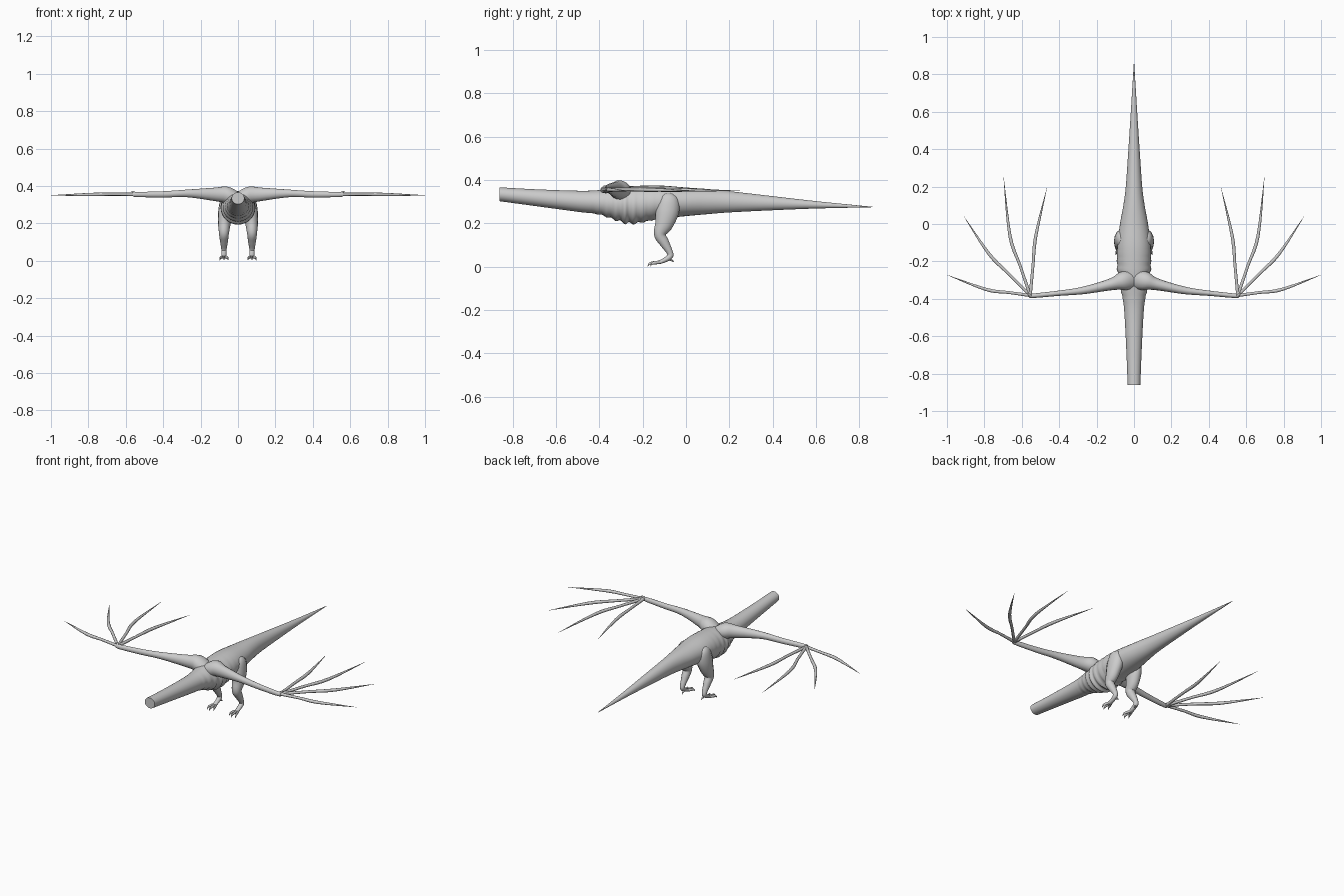
import bpy, bmesh, math
from mathutils import Vector

cube = bpy.data.objects.get("Cube")
if cube:
    bpy.data.objects.remove(cube, do_unlink=True)

hide = bpy.data.materials.new("grey hide")
hide.use_nodes = True
hide.diffuse_color = (0.6, 0.6, 0.6, 1)
hide.node_tree.nodes["Principled BSDF"].inputs["Base Color"].default_value = (0.6, 0.6, 0.6, 1)


def spline(points, steps):
    """Smooth curve through points of any dimension."""
    out = []
    for i in range(len(points) - 1):
        a, b, c, d = (points[max(0, min(len(points) - 1, i + k))] for k in (-1, 0, 1, 2))
        for s in range(steps):
            t = s / steps
            out.append([q + 0.5 * t * (r - p + t * (2 * p - 5 * q + 4 * r - w + t * (3 * (q - r) + w - p)))
                        for p, q, r, w in zip(a, b, c, d)])
    return out + [list(points[-1])]


def add_object(name, rings, mirror):
    """Skin a list of vertex rings and cap both ends."""
    bm = bmesh.new()
    loops = [[bm.verts.new(v) for v in ring] for ring in rings]
    n = len(loops[0])
    for a, b in zip(loops, loops[1:]):
        for i in range(n):
            bm.faces.new((a[i], a[(i + 1) % n], b[(i + 1) % n], b[i]))
    bm.faces.new(loops[0])
    bm.faces.new(loops[-1])
    bmesh.ops.recalc_face_normals(bm, faces=bm.faces[:])
    mesh = bpy.data.meshes.new(name)
    bm.to_mesh(mesh)
    bm.free()
    obj = bpy.data.objects.new(name, mesh)
    bpy.context.collection.objects.link(obj)
    mesh.materials.append(hide)
    if mirror:
        obj.modifiers.new("Mirror", 'MIRROR')
    bpy.ops.object.select_all(action='DESELECT')
    bpy.context.view_layer.objects.active = obj
    obj.select_set(True)
    bpy.ops.object.shade_smooth_by_angle(angle=math.radians(50))
    return obj


def limb(name, points, side_axis, steps=5, sides=14):
    """Tube through (x, y, z, side radius, other radius), mirrored left to right."""
    path = spline(points, steps)
    centres = [Vector(p[:3]) for p in path]
    rings = []
    for i, p in enumerate(path):
        along = centres[min(i + 1, len(path) - 1)] - centres[max(i - 1, 0)]
        side = Vector(side_axis)
        side = (side - along * side.dot(along) / along.length_squared).normalized()
        other = along.normalized().cross(side)
        rings.append([centres[i] + side * (max(p[3], 0.0003) * math.cos(2 * math.pi * k / sides))
                      + other * (max(p[4], 0.0003) * math.sin(2 * math.pi * k / sides))
                      for k in range(sides)])
    return add_object(name, rings, True)


# Neck, trunk and tail: y, top, bottom, half width
profile = [(-0.862, 0.366, 0.302, 0.034), (-0.7, 0.357, 0.28, 0.04), (-0.5, 0.35, 0.253, 0.05),
           (-0.4, 0.353, 0.24, 0.06), (-0.3, 0.366, 0.207, 0.084), (-0.24, 0.372, 0.199, 0.09),
           (-0.12, 0.374, 0.22, 0.09), (0, 0.365, 0.233, 0.075), (0.1, 0.358, 0.242, 0.057),
           (0.2, 0.348, 0.25, 0.044), (0.4, 0.325, 0.26, 0.03), (0.6, 0.302, 0.268, 0.017),
           (0.862, 0.276, 0.274, 0.001)]
rings = []
for y, top, bottom, half in spline(profile, 10):
    # Rolling folds on the throat and belly
    fold = 0.004 * math.sin(y * 150) * max(0, 1 - abs(y + 0.28) / 0.17)
    ring = []
    for k in range(28):
        a = 2 * math.pi * k / 28
        swell = 1 + (fold / half) * (1 - math.sin(a))
        ring.append((half * swell * math.cos(a), y,
                     (top + bottom) / 2 + (top - bottom) / 2 * swell * math.sin(a)))
    rings.append(ring)
add_object("body", rings, False)

# Wing arms
limb("wing_arm", [(0.005, -0.3, 0.33, 0.05, 0.035), (0.06, -0.305, 0.352, 0.05, 0.045),
                  (0.12, -0.322, 0.355, 0.032, 0.037), (0.27, -0.355, 0.36, 0.02, 0.021),
                  (0.4, -0.37, 0.355, 0.014, 0.017), (0.53, -0.383, 0.354, 0.012, 0.014),
                  (0.562, -0.385, 0.354, 0.009, 0.011)], (0, 1, 0))
limb("wing_thumb", [(0.55, -0.385, 0.358, 0.008, 0.008), (0.562, -0.377, 0.368, 0.006, 0.006),
                    (0.57, -0.365, 0.37, 0.001, 0.001)], (0, 1, 0), sides=8)

# Wing fingers: knuckle and tip
fingers = [((0.79, -0.35), (1.0, -0.272)), ((0.775, -0.16), (0.91, 0.042)),
           ((0.663, -0.064), (0.697, 0.25)), ((0.525, -0.064), (0.465, 0.195))]
for i, (knuckle, tip) in enumerate(fingers):
    kx, ky = knuckle
    middle = ((0.555 + kx) / 2, (ky - 0.382) / 2)
    limb(f"wing_finger_{i + 1}", [(0.555, -0.382, 0.355, 0.009, 0.009), (*middle, 0.356, 0.008, 0.008),
                                  (*knuckle, 0.354, 0.009, 0.009), (*tip, 0.35, 0.0005, 0.0005)],
         (0, 0, 1), sides=10)

# Legs: thigh, knee, shin and hock
limb("leg", [(0.05, -0.075, 0.335, 0.008, 0.01), (0.06, -0.078, 0.315, 0.034, 0.045),
             (0.067, -0.085, 0.26, 0.039, 0.055), (0.073, -0.1, 0.2, 0.034, 0.044),
             (0.075, -0.12, 0.15, 0.027, 0.029), (0.075, -0.1, 0.11, 0.022, 0.023),
             (0.075, -0.075, 0.066, 0.015, 0.015), (0.075, -0.074, 0.047, 0.014, 0.014),
             (0.075, -0.1, 0.029, 0.013, 0.011), (0.075, -0.125, 0.019, 0.014, 0.008)], (1, 0, 0))

# Clawed toes
for name, spread in (("inner_toe", -0.02), ("middle_toe", 0), ("outer_toe", 0.02)):
    reach = -0.165 - 0.012 * (spread == 0)
    limb(name, [(0.075 + spread * 0.3, -0.115, 0.02, 0.007, 0.007),
                (0.075 + spread * 0.8, -0.142, 0.018, 0.006, 0.008),
                (0.075 + spread, reach + 0.01, 0.014, 0.004, 0.005),
                (0.075 + spread * 1.1, reach, 0.001, 0.0005, 0.0005)], (1, 0, 0), sides=8)
limb("rear_toe", [(0.07, -0.085, 0.035, 0.006, 0.006), (0.067, -0.068, 0.03, 0.005, 0.005),
                  (0.065, -0.055, 0.02, 0.0005, 0.0005)], (1, 0, 0), sides=8)
